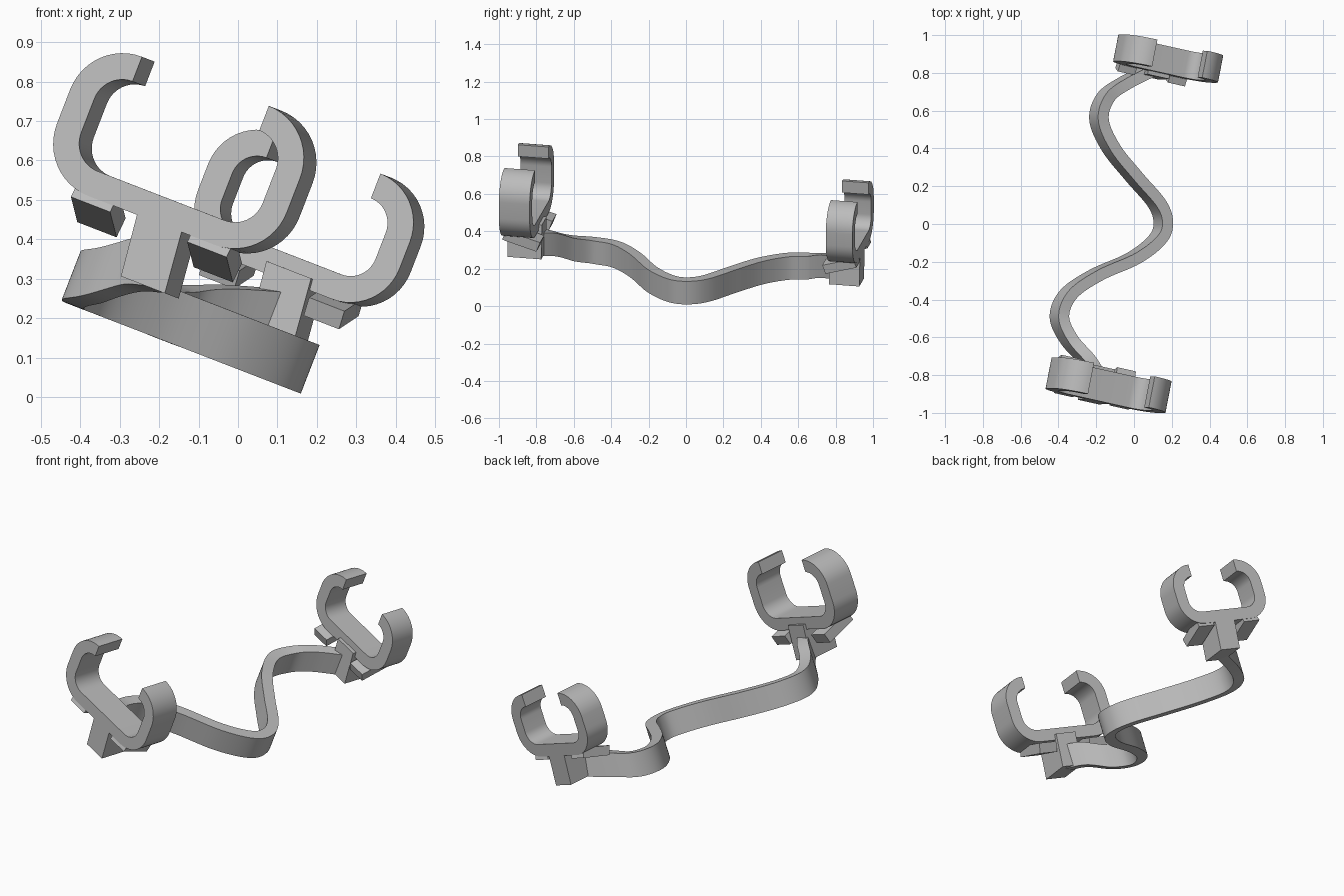
import bpy, bmesh, math
from mathutils import Vector, Matrix

cube = bpy.data.objects.get("Cube")
if cube:
    bpy.data.objects.remove(cube, do_unlink=True)

# Single plain material
grey = bpy.data.materials.new("plain grey")
grey.use_nodes = True
colour = (0.5, 0.5, 0.5, 1)
grey.diffuse_color = colour
grey.node_tree.nodes["Principled BSDF"].inputs["Base Color"].default_value = colour

# Tilted frame shared by every part: width U, depth V, height W
U = Vector((0.917, -0.205, -0.355)).normalized()
V = Vector((0.19, 0.979, -0.073))
V = (V - U * V.dot(U)).normalized()
W = U.cross(V)
FRAME = Matrix((U, V, W)).transposed()


def finish(name, bm, origin):
    bmesh.ops.recalc_face_normals(bm, faces=bm.faces)
    mesh = bpy.data.meshes.new(name)
    bm.to_mesh(mesh)
    bm.free()
    mesh.materials.append(grey)
    ob = bpy.data.objects.new(name, mesh)
    ob.matrix_world = Matrix.Translation(origin) @ FRAME.to_4x4()
    bpy.context.collection.objects.link(ob)
    bpy.ops.object.select_all(action='DESELECT')
    ob.select_set(True)
    bpy.context.view_layer.objects.active = ob
    bpy.ops.object.shade_smooth_by_angle(angle=math.radians(35))


def sweep(rings):
    """Skin a list of four-point sections and cap both ends."""
    bm = bmesh.new()
    rows = [[bm.verts.new(p) for p in ring] for ring in rings]
    for a, b in zip(rows, rows[1:]):
        for i in range(4):
            j = (i + 1) % 4
            bm.faces.new((a[i], a[j], b[j], b[i]))
    bm.faces.new(rows[0])
    bm.faces.new(rows[-1])
    return bm


def clip_rings(half, height, radius, thick, depth, steps=12):
    """Open rounded C: half of it from the base centre to the tip, then mirrored."""
    side = []
    for cz, start in ((radius, -90), (height - radius, 0)):
        for k in range(steps + 1):
            a = math.radians(start + 90 * k / steps)
            d = Vector((math.cos(a), math.sin(a)))
            c = Vector((half - radius, cz))
            side.append((c + d * radius, c + d * (radius - thick)))
    left = [(Vector((-o.x, o.y)), Vector((-i.x, i.y))) for o, i in reversed(side)]
    return [[(o.x, 0, o.y), (i.x, 0, i.y), (i.x, depth, i.y), (o.x, depth, o.y)]
            for o, i in left + side]


def clip(label, origin, half, height, radius, depth, scale, flip):
    finish(label + "_clip", sweep(clip_rings(half, height, radius, 0.067, depth)), origin)

    def turn(v):
        return depth - v if flip else v

    # Slanted lugs under both sides of the base
    profile = [(-0.004, -0.018), (0.183, -0.072), (0.203, -0.019), (0.016, 0.035)]
    for side, word in ((1, "left"), (-1, "right")):
        rings = [[(side * u * scale, turn(v * scale), w * scale) for v, w in profile]
                 for u in (0.107, 0.216)]
        finish(f"{label}_{word}_lug", sweep(rings), origin)

    # Stem joining the base to the strip
    back = 0.185 * scale
    rings = [[(lo, turn(0), w), (hi, turn(0), w), (hi, turn(back), w), (lo, turn(back), w)]
             for lo, hi, w in ((-0.022, 0.1, -0.16), (-0.044, 0.08, 0.03))]
    finish(label + "_stem", sweep(rings), origin)


clip("front", Vector((-0.219, -0.935, 0.448)), 0.319, 0.378, 0.143, 0.168, 1.0, False)
clip("rear", Vector((0.1055, 0.805, 0.30)), 0.28, 0.341, 0.135, 0.145, 0.9, True)

# Winding strip: x, y and height within the tilted frame
path = [(-0.19, -0.82, 0.245), (-0.25, -0.72, 0.225), (-0.345, -0.61, 0.165),
        (-0.395, -0.49, 0.135), (-0.345, -0.37, 0.132), (-0.2, -0.27, 0.132),
        (0, -0.18, 0.132), (0.125, -0.08, 0.132), (0.155, 0.01, 0.132),
        (0.12, 0.11, 0.132), (0, 0.25, 0.132), (-0.12, 0.4, 0.132),
        (-0.185, 0.55, 0.132), (-0.15, 0.67, 0.145), (-0.05, 0.745, 0.185),
        (0.1, 0.82, 0.23)]
knots = []
for x, y, w in path:
    z = (w - W.x * x - W.y * y) / W.z
    p = Vector((x, y, z))
    knots.append(Vector((p.dot(U), p.dot(V), w)))
knots = [2 * knots[0] - knots[1]] + knots + [2 * knots[-1] - knots[-2]]

points = []
for a, b, c, d in zip(knots, knots[1:], knots[2:], knots[3:]):
    for k in range(8):
        t = k / 8
        points.append(0.5 * (2 * b + (c - a) * t + (2 * a - 5 * b + 4 * c - d) * t ** 2
                             + (3 * b - a - 3 * c + d) * t ** 3))
points.append(knots[-2])

rings = []
for i, p in enumerate(points):
    t = points[min(i + 1, len(points) - 1)] - points[max(i - 1, 0)]
    n = Vector((-t.y, t.x, 0)).normalized() * 0.03
    up = Vector((0, 0, 0.066))
    rings.append([p + n - up, p - n - up, p - n + up, p + n + up])
finish("winding_strip", sweep(rings), Vector((0, 0, 0)))
